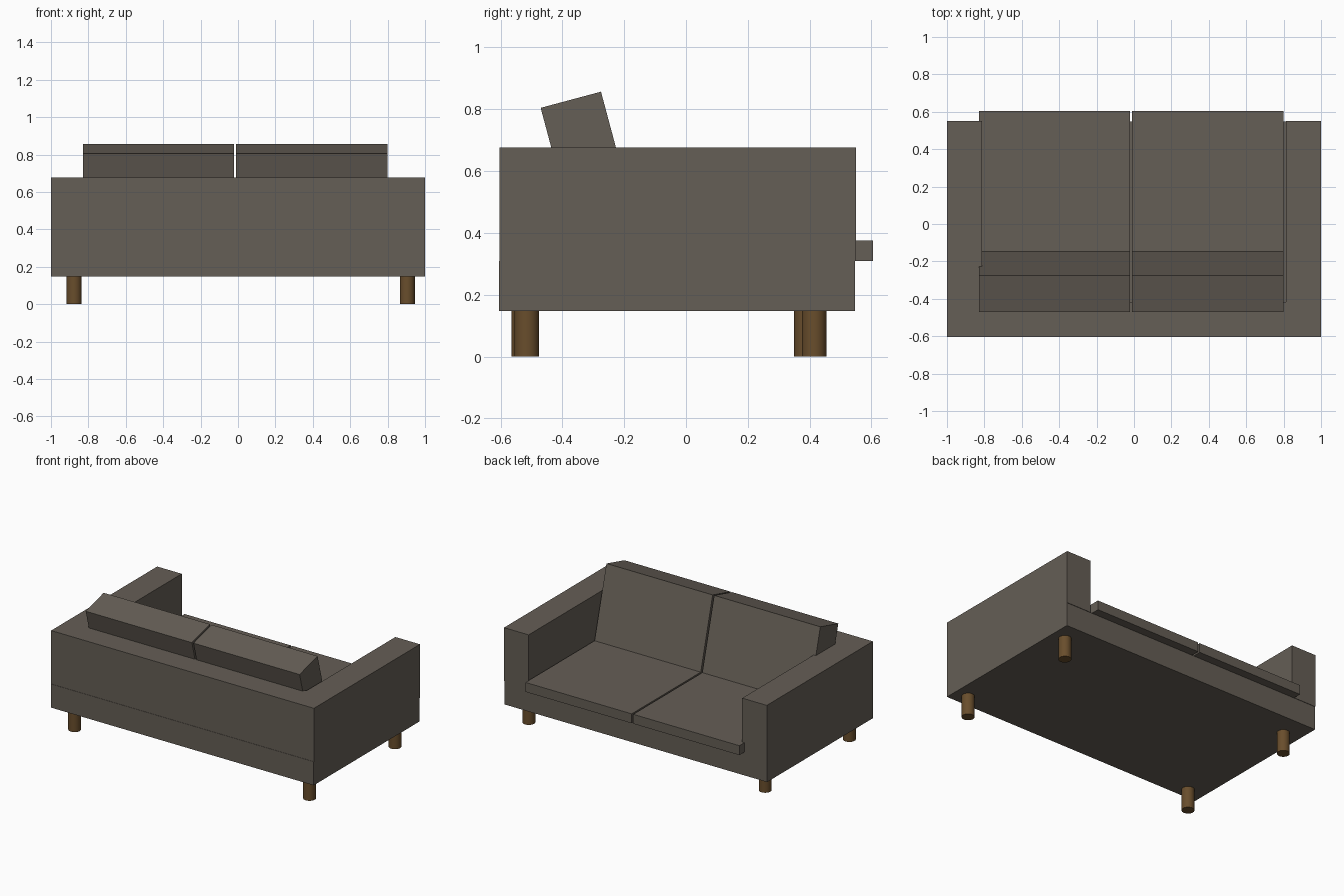
import bpy
from math import radians, sin, cos

if "Cube" in bpy.data.objects:
    bpy.data.objects.remove(bpy.data.objects["Cube"])


def material(name, color):
    m = bpy.data.materials.new(name)
    m.diffuse_color = color
    m.use_nodes = True
    m.node_tree.nodes["Principled BSDF"].inputs["Base Color"].default_value = m.diffuse_color
    return m


fabric = material("fabric", (0.13, 0.112, 0.092, 1))
wood = material("wood", (0.14, 0.075, 0.025, 1))


def box(name, x, y, z):
    """Axis-aligned box from (min, max) ranges."""
    bpy.ops.mesh.primitive_cube_add(size=1, location=[sum(r) / 2 for r in (x, y, z)])
    ob = bpy.context.object
    ob.name = name
    ob.scale = [r[1] - r[0] for r in (x, y, z)]
    ob.data.materials.append(fabric)
    return ob


# Frame: base, backrest and two arms
box("base", (-1, 1), (-0.605, 0.547), (0.148, 0.31))
box("backrest", (-1, 1), (-0.603, -0.418), (0.31, 0.677))
for side, x in (("left", (-1, -0.813)), ("right", (0.813, 1))):
    box(side + "_arm", x, (-0.418, 0.55), (0.31, 0.677))

# Seat cushions and tilted back cushions, one pair per side
tilt = radians(15)
thick, tall = 0.202, 0.55
cy = -0.275 - cos(tilt) * thick / 2 + sin(tilt) * tall / 2
cz = 0.857 - sin(tilt) * thick / 2 - cos(tilt) * tall / 2
for side, x in (("left", (-0.83, -0.022)), ("right", (-0.01, 0.798))):
    box(side + "_seat_cushion", x, (-0.418, 0.605), (0.31, 0.375))
    back = box(side + "_back_cushion", x,
               (cy - thick / 2, cy + thick / 2), (cz - tall / 2, cz + tall / 2))
    back.rotation_euler.x = tilt

# Round wooden legs
for name, x, y in (("left_back_leg", -0.876, -0.525), ("left_front_leg", -0.876, 0.39),
                   ("right_back_leg", 0.905, -0.515), ("right_front_leg", 0.905, 0.415)):
    bpy.ops.mesh.primitive_cylinder_add(vertices=32, radius=0.04, depth=0.15,
                                        location=(x, y, 0.075))
    leg = bpy.context.object
    leg.name = name
    leg.data.materials.append(wood)
    bpy.ops.object.shade_smooth_by_angle(angle=radians(30))
